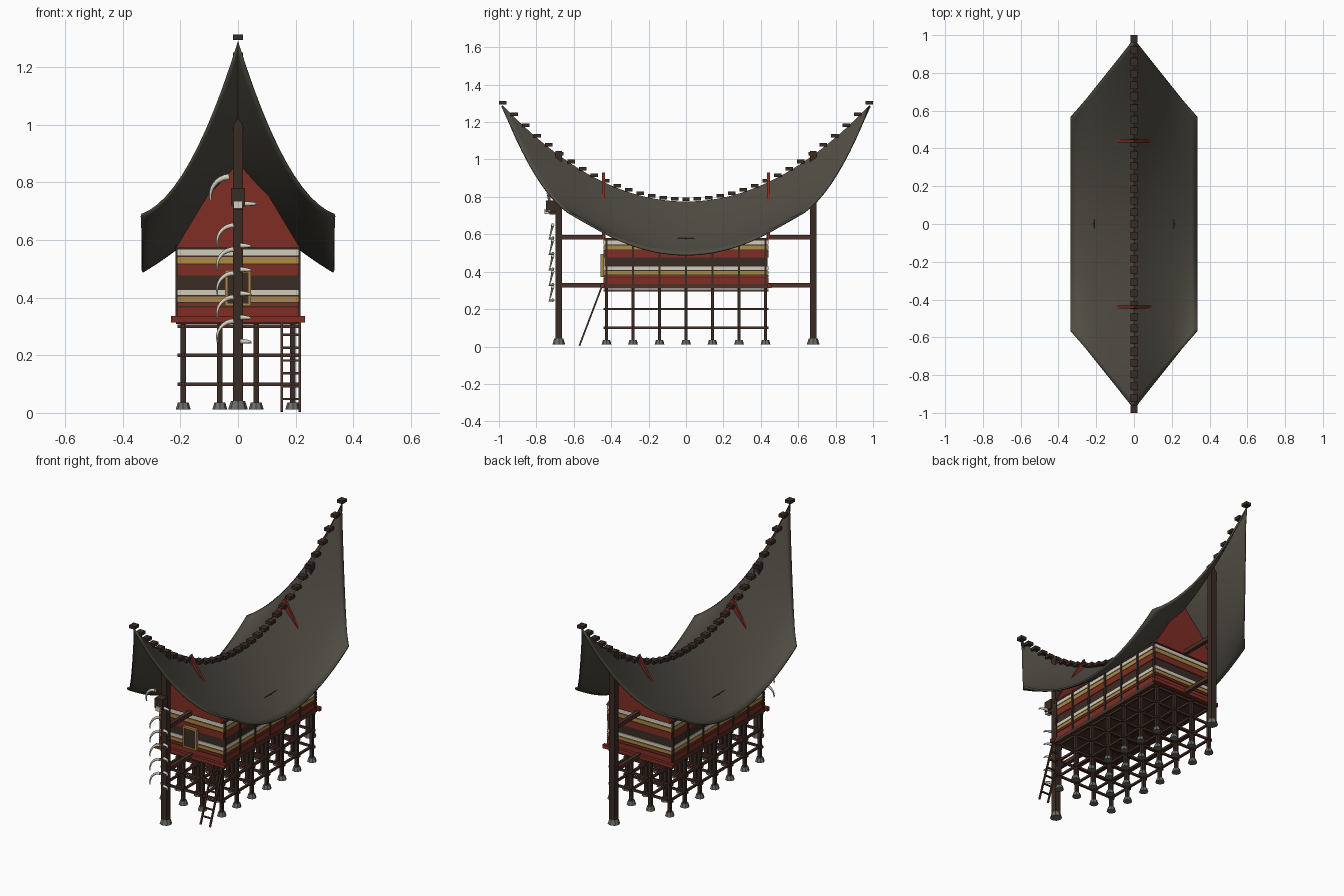
import bpy, bmesh, math
from mathutils import Vector, Matrix

cube = bpy.data.objects.get("Cube")
if cube:
    bpy.data.objects.remove(cube)


def material(name, rgb):
    m = bpy.data.materials.new(name)
    m.use_nodes = True
    m.diffuse_color = (*rgb, 1)
    m.node_tree.nodes["Principled BSDF"].inputs["Base Color"].default_value = (*rgb, 1)
    return m


THATCH = material("grey thatch", (.075, .07, .053))
WOOD = material("dark wood", (.042, .024, .017))
BEAM = material("brown beam", (.07, .03, .02))
RED = material("painted red", (.21, .026, .017))
OCHRE = material("ochre", (.42, .25, .06))
CREAM = material("cream", (.65, .61, .5))
STONE = material("grey stone", (.15, .15, .14))


def finish(name, bm, mat):
    mesh = bpy.data.meshes.new(name)
    bm.to_mesh(mesh)
    bm.free()
    mesh.materials.append(mat)
    ob = bpy.data.objects.new(name, mesh)
    bpy.context.collection.objects.link(ob)
    return ob


def boxes(name, items, mat):
    """One object from many (centre, size) boxes."""
    bm = bmesh.new()
    for c, s in items:
        bmesh.ops.create_cube(bm, size=1, matrix=Matrix.Translation(c) @ Matrix.Diagonal((*s, 1)))
    return finish(name, bm, mat)


def rods(name, items, width, mat):
    """Square bars between pairs of points."""
    bm = bmesh.new()
    for a, b in items:
        a, b = Vector(a), Vector(b)
        turn = (b - a).to_track_quat('Z', 'X').to_matrix().to_4x4()
        size = Matrix.Diagonal((width, width, (b - a).length, 1))
        bmesh.ops.create_cube(bm, size=1, matrix=Matrix.Translation((a + b) / 2) @ turn @ size)
    return finish(name, bm, mat)


def stones(name, spots, radius, height):
    bm = bmesh.new()
    for x, y in spots:
        bmesh.ops.create_cone(bm, cap_ends=True, segments=8, radius1=radius, radius2=radius * .72,
                              depth=height, matrix=Matrix.Translation((x, y, .012 + height / 2)))
    return finish(name, bm, STONE)


# Saddle roof: s runs along the ridge, t across from eave to eave
def roof_point(s, t):
    a = abs(t)
    ridge = .775 + .515 * s * s
    eave = .495 + .195 * s * s
    drop = (1 - a) - (.3 + .5 * s * s) * a * (1 - a)
    return Vector((.335 * t, s * (.98 - .42 * a), eave + (ridge - eave) * drop))


NS, NT = 48, 24
bm = bmesh.new()
grid = [[bm.verts.new(roof_point(2 * i / NS - 1, 2 * j / NT - 1)) for j in range(NT + 1)]
        for i in range(NS + 1)]
for i in range(NS):
    for j in range(NT):
        bm.faces.new((grid[i][j], grid[i][j + 1], grid[i + 1][j + 1], grid[i + 1][j]))
roof = finish("saddle_roof", bm, THATCH)
shell = roof.modifiers.new("thickness", 'SOLIDIFY')
shell.thickness = .01
shell.offset = -1
bpy.context.view_layer.objects.active = roof
roof.select_set(True)
bpy.ops.object.shade_smooth_by_angle(angle=math.radians(30))
roof.select_set(False)

# Ridge caps
caps = []
for i in range(33):
    s = i / 16 - 1
    caps.append(((0, s * .98, roof_point(s, 0).z + .013), (.036, .04, .019)))
boxes("ridge_caps", caps, WOOD)

# Pile foundation
xs = [-.19, -.063, .063, .19]
ys = [-.425 + .1417 * i for i in range(7)]
spots = [(x, y) for x in xs for y in ys]
boxes("foundation_posts", [((x, y, .17), (.018, .018, .29)) for x, y in spots], WOOD)
stones("foundation_stones", spots, .026, .024)
rails = []
for z in (.1, .2, .3):
    rails += [((-.21, y, z), (.21, y, z)) for y in ys]
    rails += [((x, -.44, z), (x, .44, z)) for x in xs]
rods("foundation_rails", rails, .012, BEAM)

# Floor with red end boards
boxes("floor", [((0, 0, .322), (.43, .88, .026))], BEAM)
boxes("floor_end_boards", [((0, y, .325), (.464, .02, .022)) for y in (-.447, .447)], RED)

# Walls in painted bands around a dark core
boxes("wall_core", [((0, 0, .455), (.416, .87, .24))], WOOD)
bands = [("lower_red_band", .335, .365, RED), ("thin_red_band", .37, .381, RED),
         ("lower_ochre_band", .385, .403, OCHRE), ("lower_cream_band", .408, .427, CREAM),
         ("upper_red_band", .477, .515, RED), ("upper_ochre_band", .518, .54, OCHRE),
         ("upper_cream_band", .546, .567, CREAM)]
for name, low, high, mat in bands:
    boxes(name, [((0, 0, (low + high) / 2), (.424, .88, high - low))], mat)
boxes("wall_posts", [((x, y, .455), (.01, .013, .25)) for x in (-.211, .211) for y in ys], WOOD)
boxes("wall_plates", [((x, 0, .574), (.014, .88, .012)) for x in (-.206, .206)], WOOD)

# Triangular gables
bm = bmesh.new()
for y in (-.44, .44):
    front = [bm.verts.new((x, y - .008, z)) for x, z in ((-.215, .572), (.215, .572), (0, .93))]
    face = bm.faces.new(front)
    new = bmesh.ops.extrude_face_region(bm, geom=[face])["geom"]
    bmesh.ops.translate(bm, vec=(0, .016, 0), verts=[v for v in new if isinstance(v, bmesh.types.BMVert)])
bmesh.ops.recalc_face_normals(bm, faces=bm.faces)
finish("gables", bm, RED)

# Front door
boxes("door_panel", [((0, -.446, .433), (.08, .014, .115))], WOOD)
boxes("door_frame", [((x, -.448, .433), (.009, .018, .125)) for x in (-.041, .041)]
      + [((0, -.448, z), (.09, .018, .009)) for z in (.375, .491)], OCHRE)

# Tall end posts with tie beams
ends = (-.68, .68)
boxes("end_posts", [((0, y, .535), (.036, .036, 1.02)) for y in ends], WOOD)
stones("end_post_stones", [(0, y) for y in ends], .034, .03)
boxes("tie_beams", [((0, y, z), (.022, .26, .024)) for y in (-.56, .56) for z in (.328, .583)], BEAM)

# Ladder
foot, head = Vector((0, -.57, .004)), Vector((0, -.452, .315))
sides = [Vector((x, 0, 0)) for x in (.152, .214)]
rods("ladder_rails", [(foot + o, head + o) for o in sides], .009, BEAM)
rungs = [foot.lerp(head, (i + 1) / 7) for i in range(6)]
rods("ladder_rungs", [(p + sides[0], p + sides[1]) for p in rungs], .008, BEAM)


# Horns: tapered quarter arcs leaving the post sideways
def horn(name, start, out, bend, radius, thick):
    start, out, bend = Vector(start), Vector(out), Vector(bend)
    curve = bpy.data.curves.new(name, 'CURVE')
    curve.dimensions = '3D'
    curve.bevel_depth = thick
    curve.bevel_resolution = 2
    curve.use_fill_caps = True
    spline = curve.splines.new('POLY')
    spline.points.add(8)
    for i, p in enumerate(spline.points):
        a = math.radians(105) * i / 8
        p.co = (*(start + out * radius * math.sin(a) + bend * radius * (1 - math.cos(a))), 1)
        p.radius = 1 - .7 * i / 8
    curve.materials.append(CREAM)
    ob = bpy.data.objects.new(name, curve)
    bpy.context.collection.objects.link(ob)


for i in range(5):
    z = .65 - .083 * i
    horn("left_row_horn", (-.015, -.712, z), (-1, 0, 0), (0, -.25, -1), .058, .009)
    horn("right_row_horn", (.008, -.712, z - .07), (1, 0, 0), (0, -.5, -.1), .036, .009)

# Carved buffalo head
boxes("buffalo_head", [((0, -.722, .75), (.05, .055, .06)), ((0, -.71, .715), (.03, .04, .02))], WOOD)
boxes("buffalo_muzzle", [((0, -.742, .722), (.03, .03, .026))], CREAM)
horn("left_head_horn", (-.03, -.735, .818), (-1, 0, 0), (0, .1, -1), .066, .011)
horn("right_head_horn", (.02, -.73, .725), (1, 0, 0), (0, -.4, 0), .045, .009)
